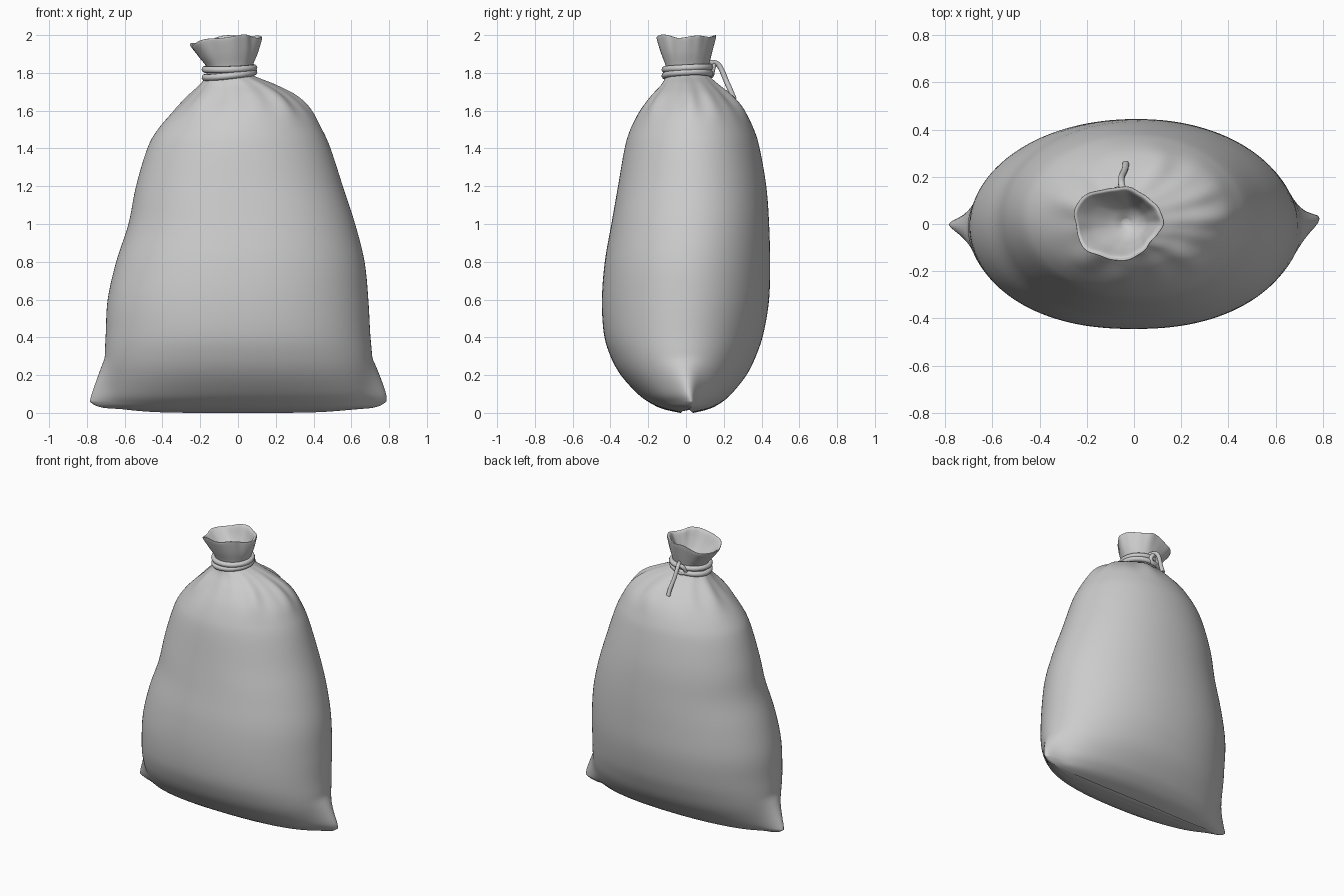
import bpy, bmesh, math
from math import sin, cos, exp, pi
from mathutils import Vector

cube = bpy.data.objects.get("Cube")
if cube:
    bpy.data.objects.remove(cube, do_unlink=True)

grey = bpy.data.materials.new("plain_grey_cloth")
grey.use_nodes = True
colour = (0.6, 0.6, 0.6, 1)
grey.diffuse_color = colour
shader = next(n for n in grey.node_tree.nodes if n.type == 'BSDF_PRINCIPLED')
shader.inputs["Base Color"].default_value = colour

SIDES, STEPS = 128, 5

# Sack outline: height, right x, left x, front y, back y
outer = [
    (0.0, -.64, .64, -.03, .04), (.02, -.67, .67, -.12, .12),
    (.05, -.68, .68, -.185, .18), (.1, -.69, .70, -.255, .24),
    (.2, -.70, .71, -.345, .32), (.3, -.705, .71, -.40, .37),
    (.42, -.70, .70, -.435, .41),
    (.6, -.69, .69, -.445, .44), (.8, -.645, .67, -.43, .445),
    (1.0, -.58, .62, -.395, .44), (1.2, -.54, .555, -.36, .425),
    (1.4, -.48, .49, -.325, .39), (1.5, -.425, .445, -.295, .36),
    (1.6, -.34, .385, -.245, .31), (1.68, -.26, .30, -.185, .24),
    (1.74, -.20, .19, -.13, .17), (1.79, -.165, .075, -.105, .12),
    (1.83, -.165, .075, -.105, .12), (1.9, -.21, .10, -.13, .14),
    (1.97, -.255, .115, -.15, .16)]
# Rolled rim and the funnel inside the mouth
inner = [
    (1.98, -.25, .11, -.145, .155), (1.97, -.235, .095, -.13, .14),
    (1.91, -.18, .07, -.10, .11), (1.85, -.11, .04, -.06, .07),
    (1.81, -.05, -.02, -.01, .02)]


def spline(stations, steps):
    """Smooth rings through the stations."""
    rows = [Vector(s) for s in stations]
    for i in range(len(rows) - 1):
        p0, p1 = rows[max(i - 1, 0)], rows[i]
        p2, p3 = rows[i + 1], rows[min(i + 2, len(rows) - 1)]
        for k in range(steps):
            t = k / steps
            yield (p1 * 2 + (p2 - p0) * t + (p0 * 2 - p1 * 5 + p2 * 4 - p3) * t ** 2
                   + (p1 * 3 - p0 - p2 * 3 + p3) * t ** 3) / 2
    yield rows[-1]


def pleats(a):
    """Uneven gathers around the neck."""
    return (.4 * cos(8 * a + 1 + sin(a)) + .3 * cos(13 * a + 2 * sin(a))
            + .35 * sin(5 * a + .6))


def sack_point(ring, a):
    z, x0, x1, y0, y1 = ring
    c, s = cos(a), sin(a)
    gather = .06 * exp(-((z - 1.68) / .09) ** 2)
    rim = min(max((z - 1.83) / .14, 0), 1)
    lobes = .035 * sin(3 * a + .5) + .03 * cos(5 * a) + .025 * pleats(a)
    scale = 1 + gather * pleats(a) + rim * lobes
    # The filled body is a little squarer than an ellipse, most at the front
    power = 1 - (.12 if s < 0 else .05) * min(max((1.5 - z) / .4, 0), 1)
    x = (x0 + x1) / 2 + (x1 - x0) / 2 * math.copysign(abs(c) ** power, c) * scale
    y = (y0 + y1) / 2 + (y1 - y0) / 2 * s * scale
    # Pinched bottom corners
    ear = abs(c) ** 34 * max(min((.29 - z) / .24, .6 + 8 * z), 0)
    x += math.copysign(.105 * ear, c)
    if c > 0:
        y += .03 * ear
    lift = .025 * c ** 4 * exp(-max(z, 0) / .05)
    tilt = rim * (.022 * c - .012 * cos(2 * a) + .006 * sin(5 * a))
    return x, y, max(z + lift + tilt, 0)


def make_sack():
    bm = bmesh.new()
    loops = []
    for ring in spline(outer + inner, STEPS):
        loops.append([bm.verts.new(sack_point(ring, 2 * pi * i / SIDES))
                      for i in range(SIDES)])
    for low, high in zip(loops, loops[1:]):
        for i in range(SIDES):
            j = (i + 1) % SIDES
            bm.faces.new((low[i], low[j], high[j], high[i]))
    bm.faces.new(loops[0][::-1])
    bm.faces.new(loops[-1])
    mesh = bpy.data.meshes.new("sack")
    bm.to_mesh(mesh)
    bm.free()
    mesh.materials.append(grey)
    mesh.polygons.foreach_set("use_smooth", [True] * len(mesh.polygons))
    sack = bpy.data.objects.new("sack", mesh)
    bpy.context.collection.objects.link(sack)


def make_cord(name, points, closed=False, thickness=.018):
    curve = bpy.data.curves.new(name, 'CURVE')
    curve.dimensions = '3D'
    curve.bevel_depth = thickness
    curve.bevel_resolution = 3
    curve.use_fill_caps = True
    curve.resolution_u = 6
    line = curve.splines.new('NURBS')
    line.points.add(len(points) - 1)
    for p, co in zip(line.points, points):
        p.co = (*co, 1)
    line.order_u = 4
    line.use_cyclic_u = closed
    line.use_endpoint_u = not closed
    curve.materials.append(grey)
    cord = bpy.data.objects.new(name, curve)
    bpy.context.collection.objects.link(cord)


make_sack()

# Two turns of cord around the neck, tilted against each other
for name, height, slope in (("lower_cord", 1.79, .006), ("upper_cord", 1.823, -.004)):
    turn = []
    for i in range(24):
        a = 2 * pi * i / 24
        turn.append((-.045 + .131 * cos(a), .008 + .121 * sin(a),
                     height + slope * cos(a) + .01 * sin(a + 1)))
    make_cord(name, turn, closed=True)

# Knot at the back with its loose end
make_cord("knot", [(-.09, .12, 1.80), (-.08, .145, 1.84), (-.05, .15, 1.85),
                   (-.02, .14, 1.82), (-.04, .135, 1.78), (-.08, .13, 1.79)],
          closed=True, thickness=.014)
make_cord("loose_end", [(-.03, .12, 1.85), (-.055, .16, 1.865), (-.055, .19, 1.82),
                        (-.05, .21, 1.76), (-.035, .235, 1.71), (-.035, .255, 1.66)],
          thickness=.014)
